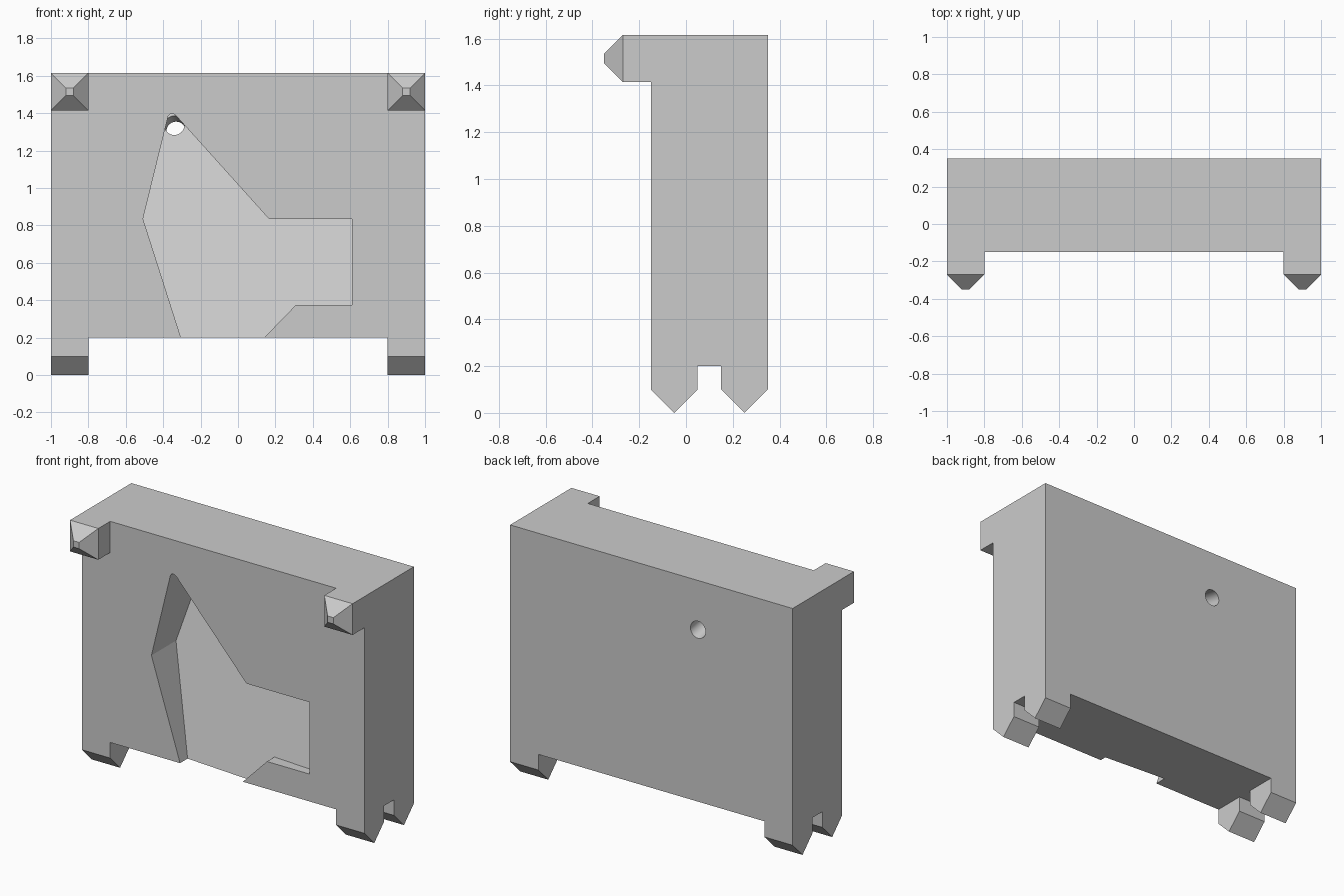
import bpy
import bmesh
import math
from mathutils import Vector

if "Cube" in bpy.data.objects:
    bpy.data.objects.remove(bpy.data.objects["Cube"], do_unlink=True)

grey = bpy.data.materials.new("plain grey")
grey.use_nodes = True
colour = (0.6, 0.6, 0.6, 1)
grey.diffuse_color = colour
grey.node_tree.nodes["Principled BSDF"].inputs["Base Color"].default_value = colour

TOP, BOTTOM, FRONT, BACK = 1.615, 0.2, -0.15, 0.35
INNER, OUTER = 0.8, 1.0


def loft(name, rings):
    """Skin a list of equal-length point rings and cap both ends."""
    bm = bmesh.new()
    loops = [[bm.verts.new(p) for p in ring] for ring in rings]
    for a, b in zip(loops, loops[1:]):
        for i in range(len(a)):
            j = (i + 1) % len(a)
            bm.faces.new((a[i], a[j], b[j], b[i]))
    bm.faces.new(loops[0])
    bm.faces.new(loops[-1])
    bmesh.ops.recalc_face_normals(bm, faces=bm.faces[:])
    mesh = bpy.data.meshes.new(name)
    bm.to_mesh(mesh)
    bm.free()
    mesh.materials.append(grey)
    obj = bpy.data.objects.new(name, mesh)
    bpy.context.collection.objects.link(obj)
    return obj


def cut(target, cutter):
    """Subtract the cutter from the target, then discard it."""
    cutter.hide_render = True
    mod = target.modifiers.new("cut", "BOOLEAN")
    mod.operation, mod.solver, mod.object = "DIFFERENCE", "EXACT", cutter
    bpy.context.view_layer.objects.active = target
    bpy.ops.object.modifier_apply(modifier=mod.name)
    bpy.data.objects.remove(cutter, do_unlink=True)


def rectangle(x0, x1, z0, z1, y):
    return [(x0, y, z0), (x1, y, z0), (x1, y, z1), (x0, y, z1)]


# Main slab
block = loft("block", [rectangle(-OUTER, OUTER, BOTTOM, TOP, y) for y in (FRONT, BACK)])


# Recess with a sloping flat floor, deepest at its pointed top
def floor_y(x, z):
    return FRONT + 0.076 - 0.071 * (x + 0.305) + 0.249 * (z - BOTTOM)


outline = [(-0.305, 0.1), (-0.305, BOTTOM), (-0.508, 0.835), (-0.373, 1.385),
           (-0.363, 1.396), (-0.345, 1.396), (-0.33, 1.385), (0.165, 0.835),
           (0.61, 0.835), (0.61, 0.375), (0.31, 0.375), (0.14, BOTTOM), (0.14, 0.1)]
recess = loft("recess_cutter", [[(x, FRONT - 0.1, z) for x, z in outline],
                                [(x, floor_y(x, z), z) for x, z in outline]])
cut(block, recess)

# Round hole, square to the recess floor, out through the back
axis = Vector((0.071, 1, -0.249)).normalized()
exit_point = Vector((-0.33, BACK, 1.3))
side = axis.cross(Vector((0, 0, 1))).normalized()
up = side.cross(axis)


def circle(distance, radius=0.053, count=48):
    centre = exit_point + axis * distance
    angles = [math.tau * i / count for i in range(count)]
    return [centre + (side * math.cos(a) + up * math.sin(a)) * radius for a in angles]


cut(block, loft("hole_cutter", [circle(-0.18), circle(0.1)]))
bpy.ops.object.select_all(action="DESELECT")
block.select_set(True)
bpy.context.view_layer.objects.active = block
bpy.ops.object.shade_smooth_by_angle(angle=math.radians(20))

for sign, label in ((1, "left"), (-1, "right")):
    # Top corner lug with a blunt pyramid nose
    cx, cz = sign * 0.9, TOP - 0.1
    loft(label + "_lug", [rectangle(cx - h, cx + h, cz - h, cz + h, y)
                          for y, h in ((FRONT, 0.1), (-0.27, 0.1), (-0.35, 0.02))])
    # Wedge-tipped feet, front and back
    for y, place in ((FRONT, "front"), (0.15, "back")):
        profile = [(y, BOTTOM), (y, 0.1), (y + 0.1, 0), (y + 0.2, 0.1), (y + 0.2, BOTTOM)]
        loft(f"{label}_{place}_foot", [[(sign * x, py, pz) for py, pz in profile]
                                       for x in (INNER, OUTER)])
